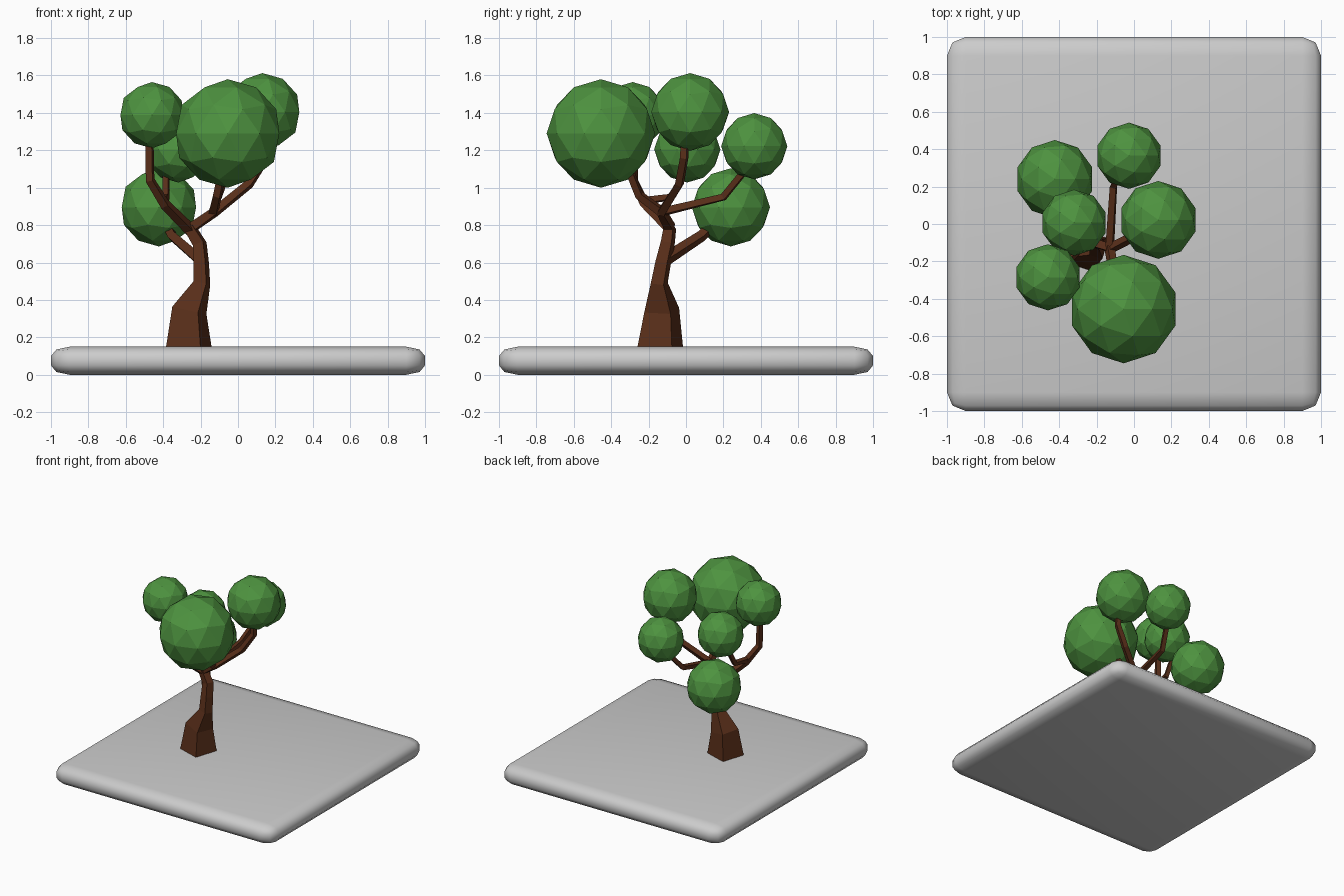
import bpy, bmesh
from math import radians, cos, sin
from mathutils import Vector

if "Cube" in bpy.data.objects:
    bpy.data.objects.remove(bpy.data.objects["Cube"])


def material(name, rgb):
    m = bpy.data.materials.new(name)
    m.diffuse_color = (*rgb, 1)
    m.use_nodes = True
    m.node_tree.nodes["Principled BSDF"].inputs["Base Color"].default_value = m.diffuse_color
    return m


BARK = material("bark", (0.10, 0.028, 0.010))
LEAF = material("leaf", (0.075, 0.29, 0.05))


def finish(bm, name, mat=None):
    bmesh.ops.recalc_face_normals(bm, faces=bm.faces)
    mesh = bpy.data.meshes.new(name)
    bm.to_mesh(mesh)
    bm.free()
    ob = bpy.data.objects.new(name, mesh)
    bpy.context.collection.objects.link(ob)
    if mat:
        mesh.materials.append(mat)
    return ob


def limb(name, points, flat_start=False):
    """Square tube through (x, y, z, half width) points."""
    bm = bmesh.new()
    pos = [Vector(p[:3]) for p in points]
    last = len(pos) - 1
    rings = []
    for i, p in enumerate(pos):
        before = (p - pos[i - 1]).normalized() if i else Vector()
        after = (pos[i + 1] - p).normalized() if i < last else Vector()
        t = Vector((0, 0, 1)) if flat_start and i == 0 else before + after
        q = Vector((0, 0, 1)).rotation_difference(t.normalized())
        r = points[i][3] * 2 ** 0.5
        ring = []
        for k in range(4):
            a = radians(45 + 90 * k - 18)
            ring.append(bm.verts.new(p + q @ Vector((r * cos(a), r * sin(a), 0))))
        rings.append(ring)
    for a, b in zip(rings, rings[1:]):
        for k in range(4):
            n = (k + 1) % 4
            bm.faces.new((a[k], a[n], b[n], b[k]))
    bm.faces.new(rings[0])
    bm.faces.new(rings[-1])
    return finish(bm, name, BARK)


# Ground slab: rounded box flattened after bevelling
bm = bmesh.new()
bmesh.ops.create_cube(bm, size=2)
bmesh.ops.scale(bm, verts=bm.verts, vec=(1, 1, 0.15))
bmesh.ops.bevel(bm, geom=bm.edges[:], offset=0.1, segments=2, profile=0.5,
                affect='EDGES')
bmesh.ops.scale(bm, verts=bm.verts, vec=(1, 1, 0.5))
bmesh.ops.translate(bm, verts=bm.verts, vec=(0, 0, 0.075))
slab = finish(bm, "ground_slab")
for f in slab.data.polygons:
    f.use_smooth = True

# Trunk
limb("trunk", [(-0.263, -0.138, 0.145, 0.097), (-0.26, -0.13, 0.345, 0.074),
               (-0.193, -0.143, 0.49, 0.036), (-0.197, -0.122, 0.6, 0.033),
               (-0.205, -0.098, 0.7, 0.030), (-0.26, -0.085, 0.79, 0.026)], True)

# Branches
branches = {
    "right_branch": [(-0.25, -0.085, 0.785, 0.024), (-0.125, -0.13, 0.87, 0.021),
                     (0.06, -0.035, 1.02, 0.019), (0.15, -0.01, 1.16, 0.018),
                     (0.15, 0.0, 1.35, 0.017)],
    "front_branch": [(-0.13, -0.13, 0.87, 0.021), (-0.11, -0.25, 0.96, 0.019),
                     (-0.09, -0.29, 1.06, 0.018), (-0.06, -0.42, 1.25, 0.017)],
    "back_branch": [(-0.13, -0.13, 0.87, 0.019), (-0.11, 0.2, 0.95, 0.017),
                    (-0.05, 0.33, 1.11, 0.016), (-0.03, 0.36, 1.2, 0.016)],
    "left_branch": [(-0.25, -0.08, 0.77, 0.024), (-0.39, -0.22, 0.91, 0.021),
                    (-0.47, -0.28, 1.04, 0.019), (-0.475, -0.285, 1.35, 0.017)],
    "middle_branch": [(-0.40, -0.23, 0.93, 0.017), (-0.385, -0.08, 0.95, 0.016),
                      (-0.385, -0.01, 1.07, 0.015), (-0.34, 0.0, 1.18, 0.015)],
    "low_branch": [(-0.2, -0.12, 0.61, 0.026), (-0.35, 0.08, 0.74, 0.022),
                   (-0.42, 0.23, 0.88, 0.018)],
}
for name, pts in branches.items():
    limb(name, pts)

# Foliage balls: x, y, z, radius
foliage = {
    "front_foliage": (-0.055, -0.455, 1.29, 0.29),
    "right_foliage": (0.13, 0.022, 1.405, 0.208),
    "left_foliage": (-0.46, -0.285, 1.388, 0.177),
    "back_foliage": (-0.027, 0.365, 1.222, 0.177),
    "low_foliage": (-0.423, 0.24, 0.895, 0.209),
    "middle_foliage": (-0.32, 0.007, 1.205, 0.177),
}
for name, (x, y, z, r) in foliage.items():
    bm = bmesh.new()
    bmesh.ops.create_icosphere(bm, subdivisions=2, radius=r)
    bmesh.ops.translate(bm, verts=bm.verts, vec=(x, y, z))
    finish(bm, name, LEAF)
